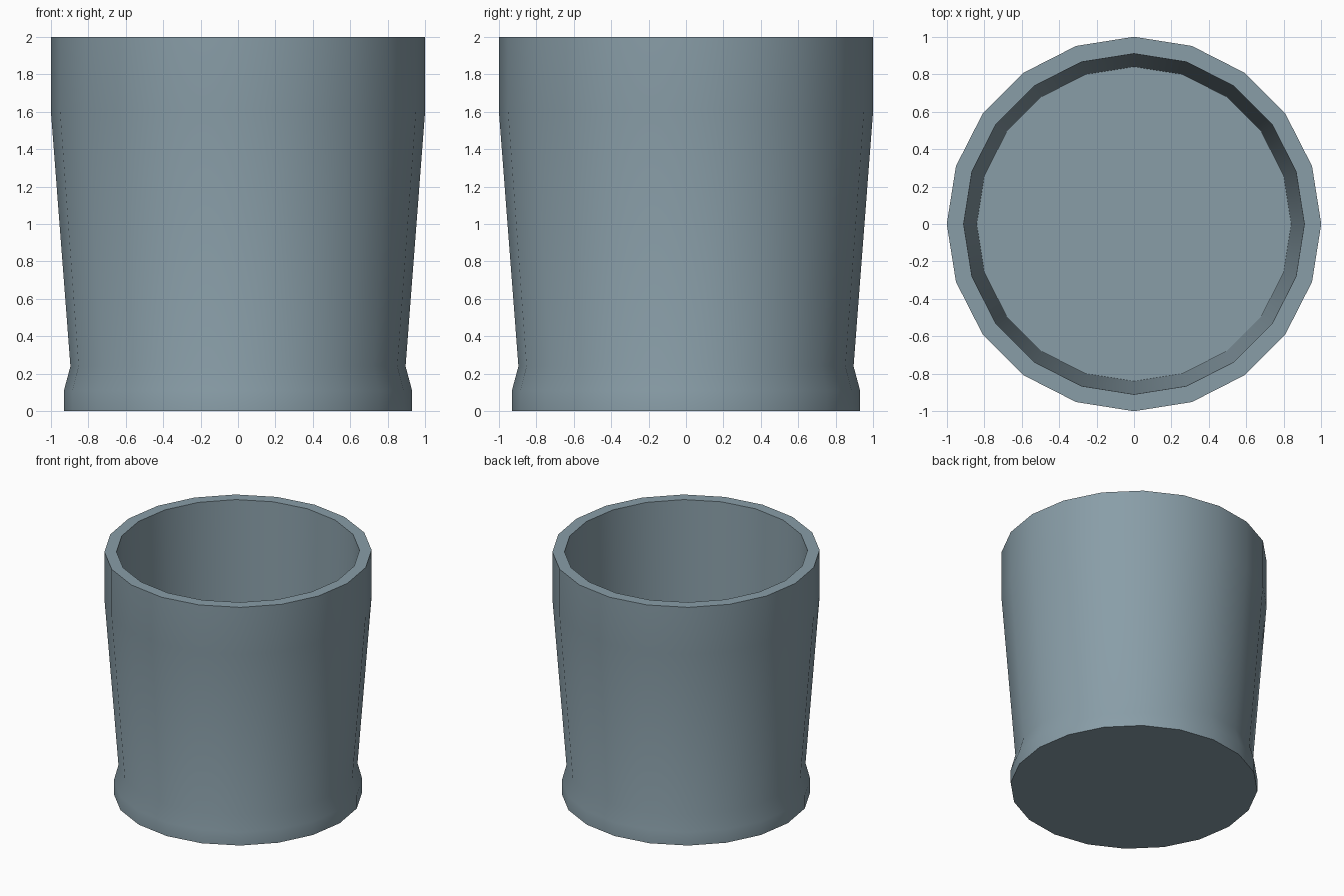
import bpy, bmesh, math

if "Cube" in bpy.data.objects:
    bpy.data.objects.remove(bpy.data.objects["Cube"])

SIDES = 20

# Blue-grey material
mat = bpy.data.materials.new("blue_grey")
mat.diffuse_color = (0.25, 0.34, 0.39, 1)
mat.use_nodes = True
mat.node_tree.nodes["Principled BSDF"].inputs["Base Color"].default_value = mat.diffuse_color

# Cup profile (radius, z): outer wall with foot, rim, inner wall down to the floor
profile = [(0.93, 0), (0.93, 0.11), (0.895, 0.24), (1.0, 1.61), (1.0, 2.0),
           (0.91, 2.0), (0.84, 0.12)]

bm = bmesh.new()
rings = []
for r, z in profile:
    rings.append([bm.verts.new((r * math.cos(2 * math.pi * i / SIDES),
                                r * math.sin(2 * math.pi * i / SIDES), z))
                  for i in range(SIDES)])
for a, b in zip(rings, rings[1:]):
    for i in range(SIDES):
        j = (i + 1) % SIDES
        bm.faces.new((a[i], a[j], b[j], b[i]))

# Underside and inner floor
bm.faces.new(rings[0][::-1])
bm.faces.new(rings[-1])
bmesh.ops.recalc_face_normals(bm, faces=bm.faces)

mesh = bpy.data.meshes.new("cup")
bm.to_mesh(mesh)
bm.free()
cup = bpy.data.objects.new("cup", mesh)
bpy.context.collection.objects.link(cup)
mesh.materials.append(mat)

# Smooth walls, sharp rim and base edges
bpy.context.view_layer.objects.active = cup
cup.select_set(True)
bpy.ops.object.shade_smooth_by_angle(angle=math.radians(30))
